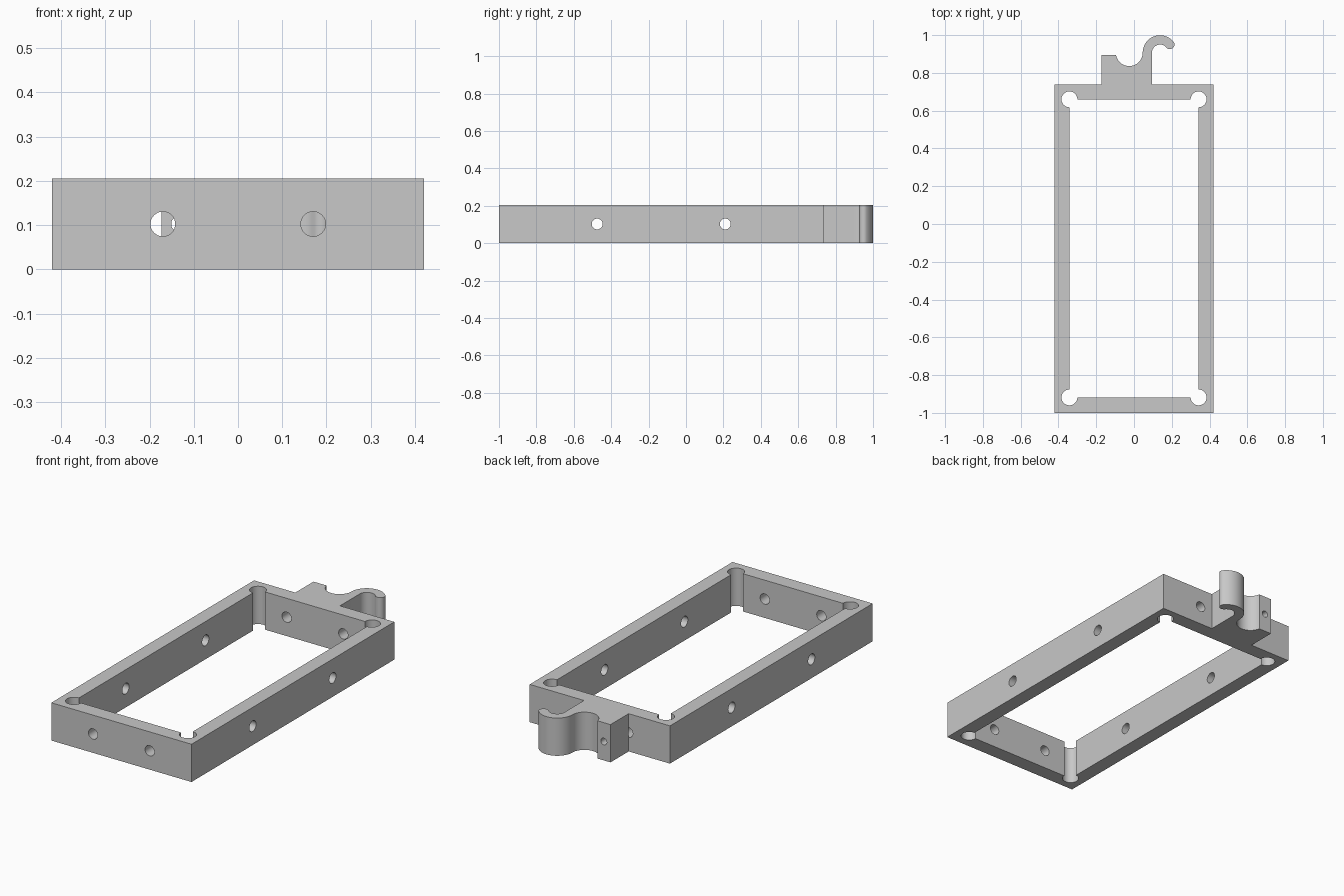
import bpy
import bmesh
from math import cos, sin, pi, radians
from mathutils import Matrix, Vector

HEIGHT = 0.205
MID = HEIGHT / 2

if "Cube" in bpy.data.objects:
    bpy.data.objects.remove(bpy.data.objects["Cube"], do_unlink=True)

grey = bpy.data.materials.new("light_grey")
grey.use_nodes = True
colour = (0.58, 0.58, 0.58, 1)
grey.diffuse_color = colour
grey.node_tree.nodes["Principled BSDF"].inputs["Base Color"].default_value = colour


def arc(cx, cy, r, start, end, n=16):
    """Points along an arc, angles in degrees."""
    angles = [radians(start + (end - start) * i / n) for i in range(n + 1)]
    return [(cx + r * cos(a), cy + r * sin(a)) for a in angles]


def new_object(name, bm):
    bmesh.ops.recalc_face_normals(bm, faces=bm.faces)
    mesh = bpy.data.meshes.new(name)
    bm.to_mesh(mesh)
    bm.free()
    mesh.materials.append(grey)
    obj = bpy.data.objects.new(name, mesh)
    bpy.context.collection.objects.link(obj)
    return obj


def prism(name, outline, z0, z1):
    bm = bmesh.new()
    face = bm.faces.new([bm.verts.new((x, y, z0)) for x, y in outline])
    top = bmesh.ops.extrude_face_region(bm, geom=[face])["geom"]
    bmesh.ops.translate(bm, vec=(0, 0, z1 - z0),
                        verts=[v for v in top if isinstance(v, bmesh.types.BMVert)])
    return new_object(name, bm)


def rod(name, centre, axis, radius, length):
    bm = bmesh.new()
    turn = Vector((0, 0, 1)).rotation_difference(Vector(axis)).to_matrix().to_4x4()
    bmesh.ops.create_cone(bm, cap_ends=True, segments=32, radius1=radius,
                          radius2=radius, depth=length,
                          matrix=Matrix.Translation(centre) @ turn)
    return new_object(name, bm)


def cut(target, cutter):
    cutter.hide_render = True
    mod = target.modifiers.new("cut", "BOOLEAN")
    mod.operation = "DIFFERENCE"
    mod.solver = "EXACT"
    mod.object = cutter
    bpy.context.view_layer.objects.active = target
    bpy.ops.object.modifier_apply(modifier=mod.name)
    bpy.data.objects.remove(cutter, do_unlink=True)


def smooth(obj):
    bpy.ops.object.select_all(action="DESELECT")
    obj.select_set(True)
    bpy.context.view_layer.objects.active = obj
    bpy.ops.object.shade_smooth_by_angle(angle=radians(30))


# Rectangular frame
W, FRONT, BACK, WALL = 0.421, -1.0, 0.739, 0.079
frame = prism("frame", [(-W, FRONT), (W, FRONT), (W, BACK), (-W, BACK)], 0, HEIGHT)

# Opening with round relief at each inner corner
ix, iy0, iy1, relief = W - WALL, FRONT + WALL + 0.003, BACK - WALL, 0.042
opening = []
for cx, cy, start in ((ix, iy1, -90), (-ix, iy1, 0), (-ix, iy0, 90), (ix, iy0, 180)):
    opening += arc(cx, cy, relief, start, start + 270, 36)
cut(frame, prism("opening_cutter", opening, -0.1, HEIGHT + 0.1))

# Screw holes through the end walls and side walls
for x in (-0.17, 0.17):
    cut(frame, rod("end_hole_cutter", (x, 0, MID), (0, 1, 0), 0.028, 3))
for y in (-0.475, 0.21):
    cut(frame, rod("side_hole_cutter", (0, y, MID), (1, 0, 0), 0.029, 2))
smooth(frame)

# Tab and hook on the back wall
HY, HX = 0.907, 0.138
R_OUT, R_IN, TIP = 0.092, 0.043, 40
r_mid, r_tip = (R_OUT + R_IN) / 2, (R_OUT - R_IN) / 2
tip_x = HX + r_mid * cos(TIP * pi / 180)
tip_y = HY + r_mid * sin(TIP * pi / 180)
outline = [(HX - R_IN, BACK), (HX - R_IN, HY)]
outline += arc(HX, HY, R_IN, 180, TIP, 20)[1:]
outline += arc(tip_x, tip_y, r_tip, TIP - 180, TIP, 14)[1:]
outline += arc(HX, HY, R_OUT, TIP, 180, 24)[1:]
outline += arc(-0.025, HY, 0.071, 0, -170, 28)[1:]
outline += [(-0.173, 0.895), (-0.173, BACK)]
hook = prism("tab_hook", outline, 0, HEIGHT)
cut(hook, rod("tab_hole_cutter", (-0.133, 0.82, MID), (0, 1, 0), 0.018, 0.4))
smooth(hook)
